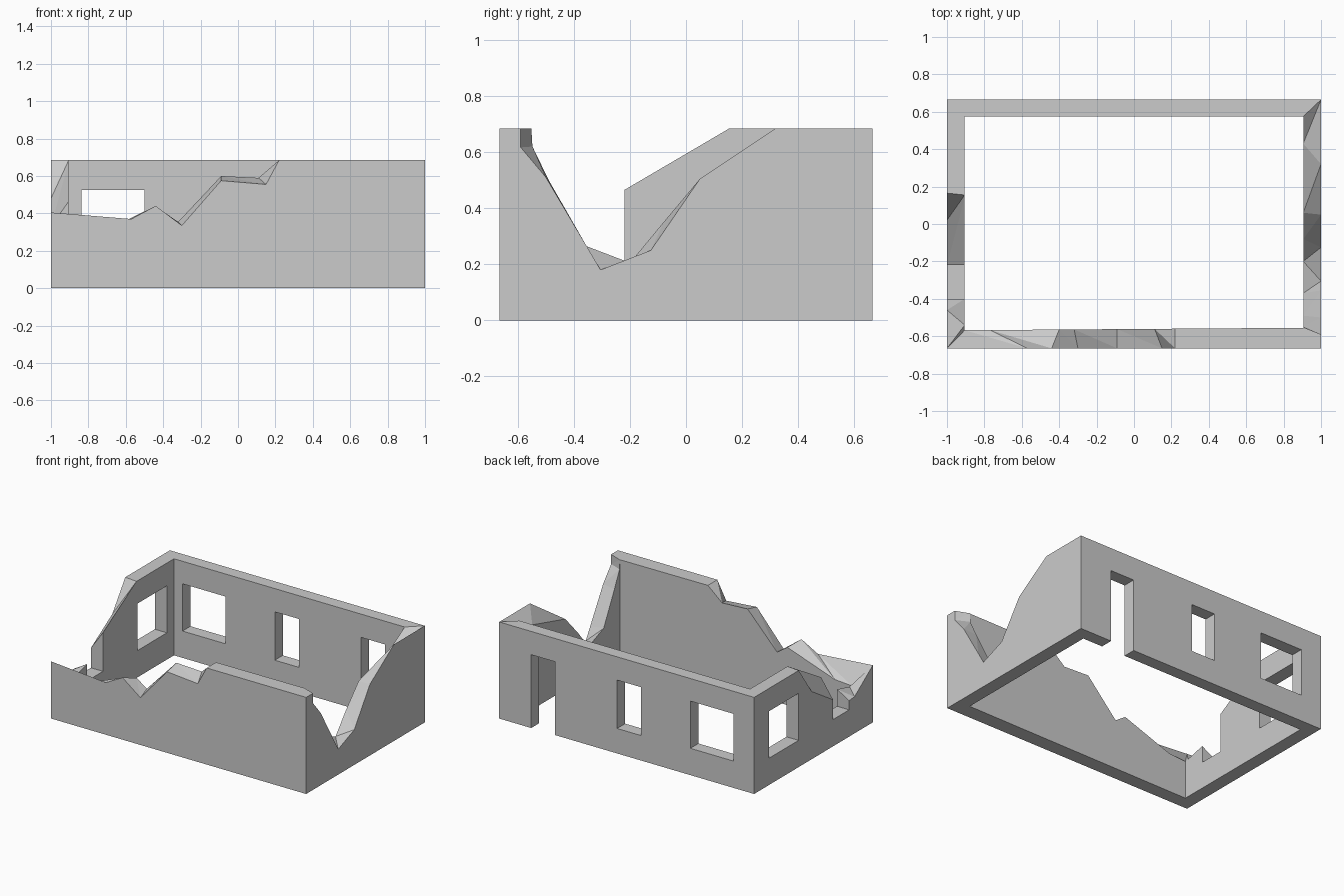
import bpy, bmesh

if "Cube" in bpy.data.objects:
    bpy.data.objects.remove(bpy.data.objects["Cube"])

X, Y, H = 1.0, 0.665, 0.685          # outer half sizes and wall height
# Inner corners of the wall ring
FL, FR, BR, BL = (-.905, -.568), (.905, -.555), (.905, .575), (-.905, .575)


def lerp_point(p, q, axis, s, z):
    """Point on the line p-q whose coordinate on the axis is s, at height z."""
    t = (s - p[axis]) / (q[axis] - p[axis])
    return (p[0] + (q[0] - p[0]) * t, p[1] + (q[1] - p[1]) * t, z)


def add_wall(bm, outer, inner, axis, profile):
    """Wall with broken top; profile rows: outer s, outer z, inner s, inner z.
    None in the first and last rows means the corner itself."""
    rows = [list(r) for r in profile]
    for row, k in ((rows[0], 0), (rows[-1], 1)):
        row[0], row[2] = outer[k][axis], inner[k][axis]
    o = [bm.verts.new(lerp_point(*outer, axis, r[0], r[1])) for r in rows]
    i = [bm.verts.new(lerp_point(*inner, axis, r[2], r[3])) for r in rows]
    ob = [bm.verts.new((*p, 0)) for p in outer]
    ib = [bm.verts.new((*p, 0)) for p in inner]
    bm.faces.new([ob[0], ob[1]] + o[::-1])
    bm.faces.new([ib[1], ib[0]] + i)
    bm.faces.new([ob[1], ob[0], ib[0], ib[1]])
    for k in range(len(rows) - 1):
        flat = len({round(v.co.z, 4) for v in (o[k], o[k+1], i[k], i[k+1])}) == 1
        if flat:
            bm.faces.new([o[k], o[k+1], i[k+1], i[k]])
        else:
            bm.faces.new([o[k], o[k+1], i[k]])
            bm.faces.new([o[k+1], i[k+1], i[k]])


bm = bmesh.new()
# Front wall, broken on the left half
add_wall(bm, ((-X, -Y), (X, -Y)), (FL, FR), 0, [
    (None, .405, None, .27), (-.57, .37, -.77, .28), (-.44, .44, -.40, .41),
    (-.30, .335, -.32, .355), (-.09, .575, -.09, .60), (.15, .555, .11, .59),
    (.22, H, .22, H), (None, H, None, H)])
# Right wall, deep notch
add_wall(bm, ((X, -Y), (X, Y)), (FR, BR), 1, [
    (None, H, None, H), (-.59, H, -.552, H), (-.59, .617, -.548, .62),
    (-.50, .51, -.49, .50), (-.355, .265, -.37, .27), (-.305, .18, -.20, .205),
    (-.125, .25, -.08, .35), (.05, .505, .06, .50), (.32, H, .43, .60),
    (None, H, None, H)])
# Back wall, intact
add_wall(bm, ((X, Y), (-X, Y)), (BR, BL), 0, [
    (None, H, None, H), (None, H, None, H)])
# Left wall, broken through its second window
add_wall(bm, ((-X, Y), (-X, -Y)), (BL, FL), 1, [
    (None, H, None, H), (.165, H, .155, H), (.02, .48, .145, .679),
    (-.22, .33, -.22, .465), (-.22, .19, -.22, .19), (-.40, .19, -.40, .19),
    (-.40, .255, -.40, .31), (-.46, .26, -.54, .275), (None, .405, None, .27)])
bmesh.ops.remove_doubles(bm, verts=bm.verts, dist=.0005)
bmesh.ops.recalc_face_normals(bm, faces=bm.faces)
mesh = bpy.data.meshes.new("ruined_walls")
bm.to_mesh(mesh)
bm.free()
walls = bpy.data.objects.new("ruined_walls", mesh)
bpy.context.collection.objects.link(walls)

# Window and door openings: x0, x1, y0, y1, z0, z1
openings = [
    (-.838, -.50, .5, .75, .19, .525),    # wide back window
    (-.114, .075, .5, .75, .177, .52),    # narrow back window
    (.561, .749, .5, .75, -.1, .52),      # back door
    (-1.1, -.83, .167, .496, .19, .523),  # left window
]
bm = bmesh.new()
for x0, x1, y0, y1, z0, z1 in openings:
    for v in bmesh.ops.create_cube(bm, size=1)["verts"]:
        v.co.x = x1 if v.co.x > 0 else x0
        v.co.y = y1 if v.co.y > 0 else y0
        v.co.z = z1 if v.co.z > 0 else z0
cut_mesh = bpy.data.meshes.new("opening_cutter")
bm.to_mesh(cut_mesh)
bm.free()
cutter = bpy.data.objects.new("opening_cutter", cut_mesh)
bpy.context.collection.objects.link(cutter)
cutter.hide_render = True

mod = walls.modifiers.new("openings", "BOOLEAN")
mod.operation, mod.solver, mod.object = "DIFFERENCE", "EXACT", cutter
bpy.context.view_layer.objects.active = walls
walls.select_set(True)
bpy.ops.object.modifier_apply(modifier=mod.name)
bpy.data.objects.remove(cutter)
